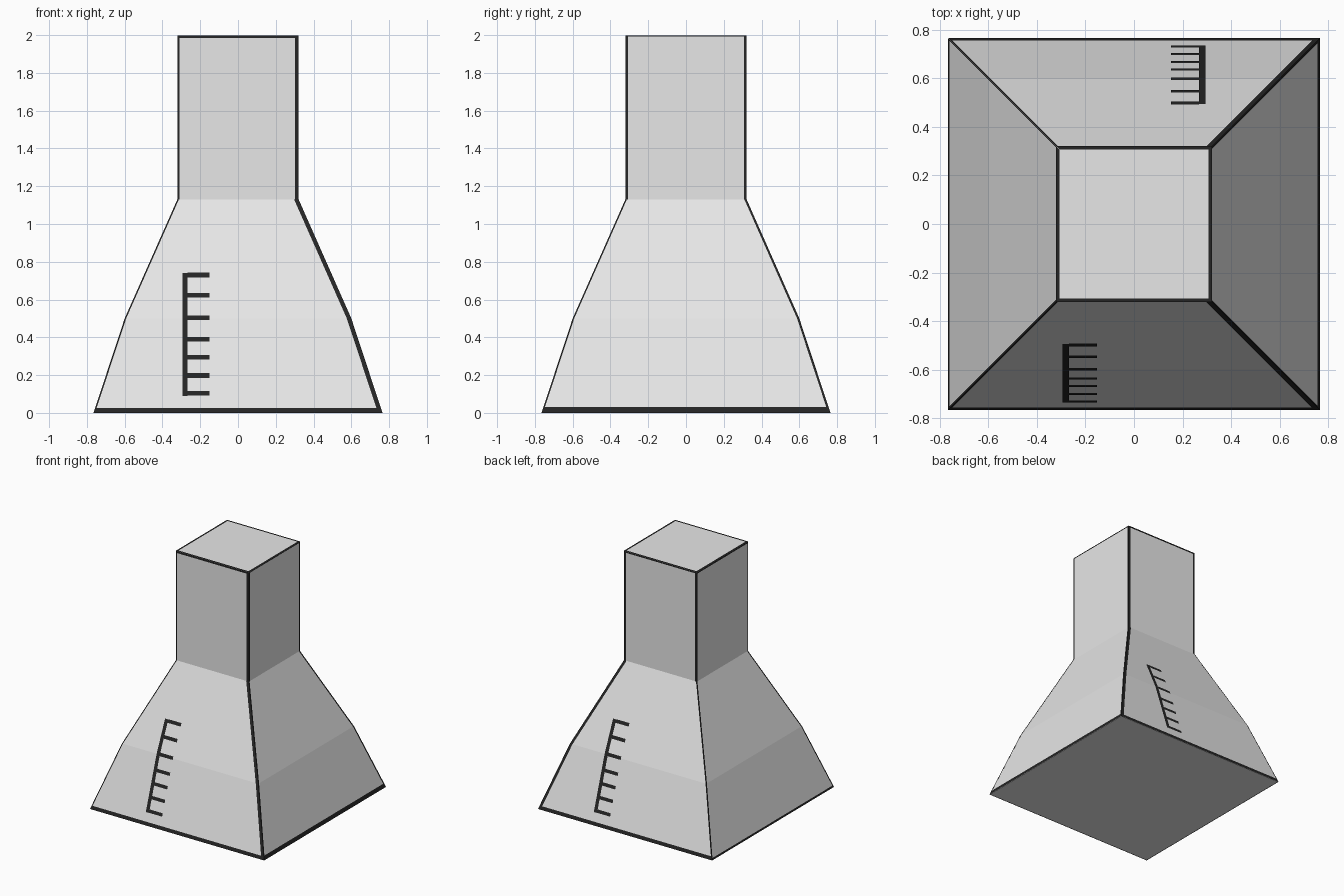
import bpy, bmesh
from mathutils import Matrix, Vector
from math import pi

if "Cube" in bpy.data.objects:
    bpy.data.objects.remove(bpy.data.objects["Cube"])

def material(name, v):
    m = bpy.data.materials.new(name)
    m.diffuse_color = (v, v, v, 1)
    m.use_nodes = True
    m.node_tree.nodes["Principled BSDF"].inputs["Base Color"].default_value = m.diffuse_color
    return m

GREY = material("light grey", 0.8)
BLACK = material("ink black", 0.018)

# Half width of the square flask at each level
PROFILE = [(0.0, 0.762), (0.5, 0.597), (1.13, 0.318), (1.998, 0.318)]
TOP = 1.998
LIFT = 0.003

def half(z):
    for (z0, h0), (z1, h1) in zip(PROFILE, PROFILE[1:]):
        if z <= z1:
            return h0 + (h1 - h0) * (z - z0) / (z1 - z0)
    return PROFILE[-1][1]

def make(name, bm, mat):
    me = bpy.data.meshes.new(name)
    bm.to_mesh(me)
    bm.free()
    me.materials.append(mat)
    ob = bpy.data.objects.new(name, me)
    bpy.context.collection.objects.link(ob)

# Flask body: stacked square rings
bm = bmesh.new()
rings = [[bm.verts.new((sx * h, sy * h, z)) for sx, sy in ((-1, -1), (1, -1), (1, 1), (-1, 1))]
         for z, h in PROFILE]
for a, b in zip(rings, rings[1:]):
    for i in range(4):
        j = (i + 1) % 4
        bm.faces.new((a[i], a[j], b[j], b[i]))
bm.faces.new(rings[0][::-1])
bm.faces.new(rings[-1])
make("flask_body", bm, GREY)

def strip(bm, side, left, right, z0, z1):
    """Ink strip just above a side wall, between two u(z) limits."""
    levels = [z0] + [z for z, _ in PROFILE if z0 < z < z1] + [z1]
    rot = Matrix.Rotation(side * pi / 2, 3, 'Z')
    rows = [[bm.verts.new(rot @ Vector((u(z), -half(z) - LIFT, z))) for u in (left, right)]
            for z in levels]
    for a, b in zip(rows, rows[1:]):
        bm.faces.new((a[0], a[1], b[1], b[0]))

def edge(z):
    return half(z) + LIFT

# Hand-inked outlines: neck left/right, body left/right, top, bottom widths
# for the front, right, back and left walls
WIDTHS = [(.010, .020, .008, .024, .014, .026),
          (.014, .014, .008, .012, .006, .030),
          (.020, .015, .022, .008, .010, .026),
          (.010, .010, .006, .010, .010, .014)]
bm = bmesh.new()
for side, (nl, nr, bl, br, top, bottom) in enumerate(WIDTHS):
    for z0, z1, l, r in ((0, 1.13, bl, br), (1.13, TOP, nl, nr)):
        strip(bm, side, lambda z: -edge(z), lambda z: l - edge(z), z0, z1)
        strip(bm, side, lambda z: edge(z) - r, edge, z0, z1)
    for z0, z1 in ((0, bottom), (TOP - top, TOP)):
        strip(bm, side, lambda z: -edge(z), edge, z0, z1)
# Border on the top face
h, w = half(TOP) + LIFT, 0.014
for side in range(4):
    rot = Matrix.Rotation(side * pi / 2, 3, 'Z')
    bm.faces.new([bm.verts.new(rot @ Vector((x, y, 2.0))) for x, y in
                  ((-h, -h), (h, -h), (h - w, w - h), (w - h, w - h))])
make("ink_outlines", bm, BLACK)

# Measuring scale on the front and back
for side, name in ((0, "front_scale"), (2, "back_scale")):
    bm = bmesh.new()
    strip(bm, side, lambda z: -0.295, lambda z: -0.267, 0.09, 0.74)
    for z in (0.103, 0.198, 0.295, 0.39, 0.503, 0.622, 0.73):
        strip(bm, side, lambda z: -0.267, lambda z: -0.152, z - 0.012, z + 0.012)
    make(name, bm, BLACK)
